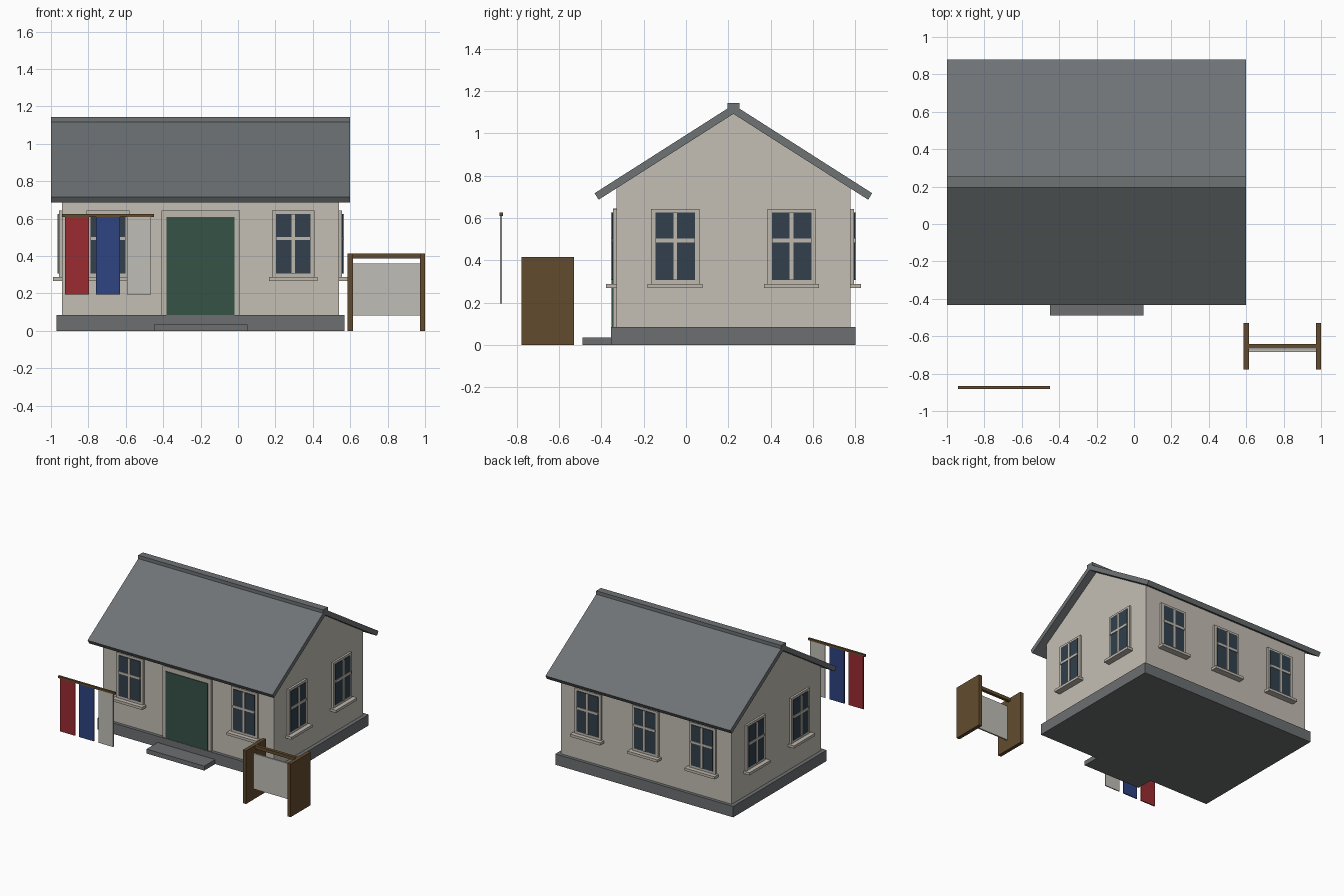
import bpy
import bmesh
from math import radians
from mathutils import Matrix, Vector

if "Cube" in bpy.data.objects:
    bpy.data.objects.remove(bpy.data.objects["Cube"], do_unlink=True)


def material(name, rgb):
    """Flat colour given as 8-bit display values, stored as linear."""
    linear = [((c / 255 + 0.055) / 1.055) ** 2.4 for c in rgb]
    mat = bpy.data.materials.new(name)
    mat.use_nodes = True
    mat.diffuse_color = (*linear, 1)
    node = mat.node_tree.nodes["Principled BSDF"]
    node.inputs["Base Color"].default_value = (*linear, 1)
    node.inputs["Roughness"].default_value = 0.9
    return mat


PLASTER = material("plaster", (196, 190, 180))
TRIM = material("trim", (190, 184, 174))
SLATE = material("slate", (110, 115, 117))
STONE = material("stone", (108, 111, 113))
GLASS = material("dark glass", (50, 64, 76))
GREEN = material("door green", (54, 82, 70))
WOOD = material("brown wood", (98, 75, 46))
RED = material("red cloth", (155, 44, 50))
BLUE = material("blue cloth", (46, 68, 130))
WHITE = material("pale cloth", (192, 190, 182))


def finish(name, bm, mat, matrix=Matrix()):
    bmesh.ops.recalc_face_normals(bm, faces=bm.faces)
    mesh = bpy.data.meshes.new(name)
    bm.to_mesh(mesh)
    bm.free()
    mesh.materials.append(mat)
    obj = bpy.data.objects.new(name, mesh)
    obj.matrix_world = matrix
    bpy.context.collection.objects.link(obj)
    return obj


def box(name, mat, x, y, z, matrix=Matrix()):
    """Box from (low, high) ranges on each axis."""
    bm = bmesh.new()
    bmesh.ops.create_cube(bm, size=1)
    for v in bm.verts:
        v.co = Vector([(a + b) / 2 + c * (b - a) for c, (a, b) in zip(v.co, (x, y, z))])
    return finish(name, bm, mat, matrix)


def prism(name, mat, profile, x0, x1):
    """Extrude a (y, z) outline along x."""
    bm = bmesh.new()
    face = bm.faces.new([bm.verts.new((x0, y, z)) for y, z in profile])
    new = bmesh.ops.extrude_face_region(bm, geom=[face])["geom"]
    bmesh.ops.translate(bm, vec=(x1 - x0, 0, 0),
                        verts=[g for g in new if isinstance(g, bmesh.types.BMVert)])
    return finish(name, bm, mat)


# House centre and half sizes of the walls
CX, CY, HX, HY = -0.2, 0.224, 0.74, 0.553
SLOPE = 0.637
APEX = 1.092

# Base, step and gabled walls
box("foundation", STONE, (CX - 0.77, CX + 0.77), (CY - 0.578, CY + 0.578), (0, 0.085))
box("front_step", STONE, (-0.45, 0.05), (-0.488, CY - 0.578), (0, 0.035))
eave = APEX - SLOPE * HY
prism("walls", PLASTER, [(CY - HY, 0.08), (CY + HY, 0.08), (CY + HY, eave),
                         (CY, APEX), (CY - HY, eave)], CX - HX, CX + HX)

# Roof slabs meeting at the ridge, with a ridge cap
for side, label in ((-1, "front"), (1, "back")):
    prism(label + "_roof", SLATE,
          [(CY, APEX), (CY + side * 0.637, APEX - SLOPE * 0.637),
           (CY + side * 0.656, 0.717), (CY, 1.135)], -1.0, 0.6)
box("ridge_cap", SLATE, (-1.0, 0.6), (CY - 0.029, CY + 0.029), (1.105, 1.143))


def wall_frame(angle, offset):
    """Local frame on a wall: x along it, -y outward."""
    dist = HY if angle % 180 == 0 else HX
    return (Matrix.Translation((CX, CY, 0)) @ Matrix.Rotation(radians(angle), 4, "Z")
            @ Matrix.Translation((offset, -dist, 0)))


def window(label, angle, offset):
    m = wall_frame(angle, offset)
    box(label + "_frame", TRIM, (-0.114, 0.114), (-0.016, 0.01), (0.285, 0.643), m)
    box(label + "_glass", GLASS, (-0.093, 0.093), (-0.021, 0), (0.308, 0.625), m)
    box(label + "_upright", TRIM, (-0.009, 0.009), (-0.026, 0), (0.308, 0.625), m)
    box(label + "_crossbar", TRIM, (-0.093, 0.093), (-0.026, 0), (0.485, 0.503), m)
    box(label + "_sill", TRIM, (-0.13, 0.13), (-0.05, 0.01), (0.268, 0.288), m)


# Windows on all four walls
for wall, angle, offsets in (("front", 0, (-0.495, 0.495)),
                             ("left", 90, (-0.275, 0.275)),
                             ("back", 180, (-0.495, 0, 0.495)),
                             ("right", 270, (-0.275, 0.275))):
    for i, offset in enumerate(offsets, 1):
        window(f"{wall}_window_{i}", angle, offset)

# Door
m = wall_frame(0, 0)
box("door_frame", TRIM, (-0.21, 0.21), (-0.016, 0.01), (0.085, 0.645), m)
box("door", GREEN, (-0.182, 0.182), (-0.022, 0), (0.085, 0.608), m)

# Sign stand: two side boards, a rail and a hanging panel
for label, x in (("right", 0.6), ("left", 0.986)):
    box("stand_board_" + label, WOOD, (x - 0.014, x + 0.014), (-0.778, -0.53), (0, 0.415))
box("stand_rail", WOOD, (0.612, 0.974), (-0.665, -0.641), (0.388, 0.413))
box("stand_panel", WHITE, (0.612, 0.974), (-0.684, -0.672), (0.082, 0.36))

# Banner pole with three hanging cloths
box("banner_pole", WOOD, (-0.942, -0.448), (-0.882, -0.866), (0.61, 0.626))
for label, mat, x in (("red", RED, -0.861), ("blue", BLUE, -0.696), ("pale", WHITE, -0.53)):
    box(label + "_banner", mat, (x - 0.064, x + 0.064), (-0.878, -0.87), (0.195, 0.612))
